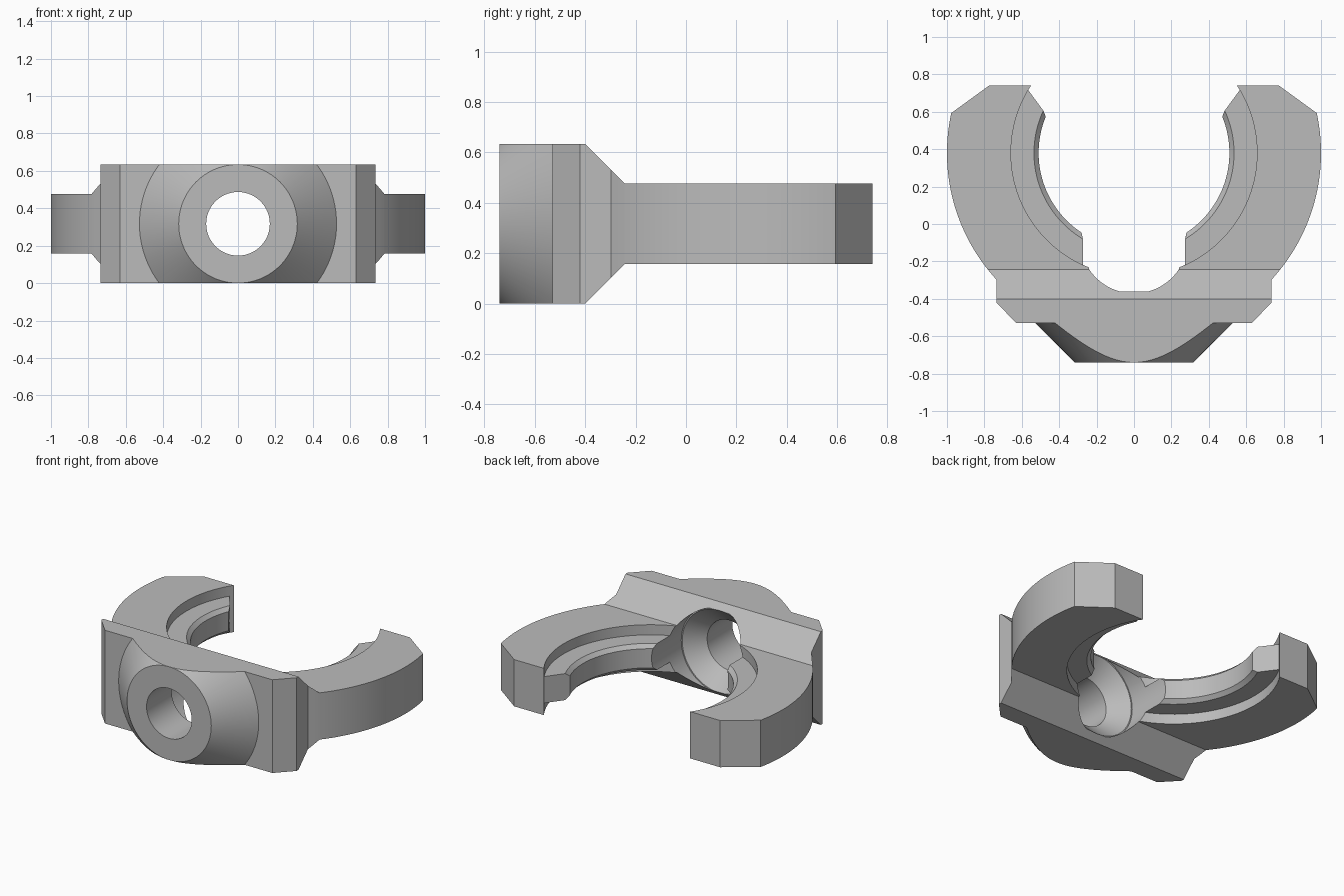
import bpy, bmesh
from math import radians, cos, sin, pi

if "Cube" in bpy.data.objects:
    bpy.data.objects.remove(bpy.data.objects["Cube"], do_unlink=True)

MID_Z = 0.317          # mid height of the whole part
RING_Y = 0.38          # centre of the open ring

grey = bpy.data.materials.new("plain_grey")
grey.use_nodes = True
colour = (0.5, 0.5, 0.5, 1)
grey.diffuse_color = colour
grey.node_tree.nodes["Principled BSDF"].inputs["Base Color"].default_value = colour


def finish(name, bm):
    bmesh.ops.recalc_face_normals(bm, faces=bm.faces)
    mesh = bpy.data.meshes.new(name)
    bm.to_mesh(mesh)
    bm.free()
    mesh.materials.append(grey)
    obj = bpy.data.objects.new(name, mesh)
    bpy.context.collection.objects.link(obj)
    return obj


def loft(name, rings, closed=False):
    """Skin equal-length closed loops; cap the ends unless closed."""
    bm = bmesh.new()
    loops = [[bm.verts.new(p) for p in ring] for ring in rings]
    pairs = list(zip(loops, loops[1:]))
    if closed:
        pairs.append((loops[-1], loops[0]))
    else:
        bm.faces.new(loops[0])
        bm.faces.new(loops[-1])
    n = len(loops[0])
    for a, b in pairs:
        for i in range(n):
            j = (i + 1) % n
            bm.faces.new((a[i], a[j], b[j], b[i]))
    return finish(name, bm)


def arc(radius, start, end, steps):
    angles = [radians(start + (end - start) * i / steps) for i in range(steps + 1)]
    return [(radius * cos(a), RING_Y + radius * sin(a)) for a in angles]


def turned(name, profile, steps=96):
    """Solid of revolution about the y axis through the mid height."""
    angles = [2 * pi * i / steps for i in range(steps)]
    return loft(name, [[(r * cos(a), y, MID_Z + r * sin(a)) for a in angles]
                       for r, y in profile])


def combine(target, other, operation):
    mod = target.modifiers.new(operation.lower(), "BOOLEAN")
    mod.operation = operation
    mod.solver = "EXACT"
    mod.object = other
    bpy.context.view_layer.objects.active = target
    bpy.ops.object.modifier_apply(modifier=mod.name)
    bpy.data.objects.remove(other, do_unlink=True)


# Plan outline: open ring joined to a mounting block with clipped corners
right = [(0.55, 0.74), (0.775, 0.74)] + arc(1, 12.3, -42.7, 28)
right += [(0.735, -0.42), (0.63, -0.53)]
left = [(-x, y) for x, y in reversed(right)]
inner = arc(0.658, 146.9, 393.1, 96)[1:-1]
plan = right + left + inner
clamp = loft("clamp_body", [[(x, y, z) for x, y in plan] for z in (-1, 2)])

# Conical boss on the front
combine(clamp, turned("boss", [(0.317, -0.74), (0.607, -0.45)]), "UNION")

# Side profile: tall block sloping down to the thinner ring
half = [(-0.9, MID_Z), (-0.4, MID_Z), (-0.242, 0.159), (0.9, 0.159)]
side = [(y, MID_Z + h) for y, h in half] + [(y, MID_Z - h) for y, h in reversed(half)]
combine(clamp, loft("side_profile", [[(x, y, z) for y, z in side] for x in (-1.5, 1.5)]),
        "INTERSECT")

# Chamfered ridge round the inside of the ring, with slanted ends
upper = [(0.68, 0.09, 31.5), (0.535, 0.09, 25), (0.51, 0.065, 22.3)]
section = upper + [(r, -h, tip) for r, h, tip in reversed(upper)]
steps = 96
rings = []
for i in range(steps + 1):
    ring = []
    for r, h, tip in section:
        a = radians(180 - tip + (180 + 2 * tip) * i / steps)
        ring.append((r * cos(a), RING_Y + r * sin(a), MID_Z + h))
    rings.append(ring)
combine(clamp, loft("inner_ridge", rings), "UNION")

# Through hole, opening by a cone into a wide counterbore at the back
bore = [(0.17, -0.9), (0.17, -0.47), (0.28, -0.36), (0.288, -0.36), (0.288, 0.3)]
combine(clamp, turned("bore", bore), "DIFFERENCE")

bpy.ops.object.select_all(action="DESELECT")
clamp.select_set(True)
bpy.context.view_layer.objects.active = clamp
bpy.ops.object.shade_smooth_by_angle(angle=radians(25))
